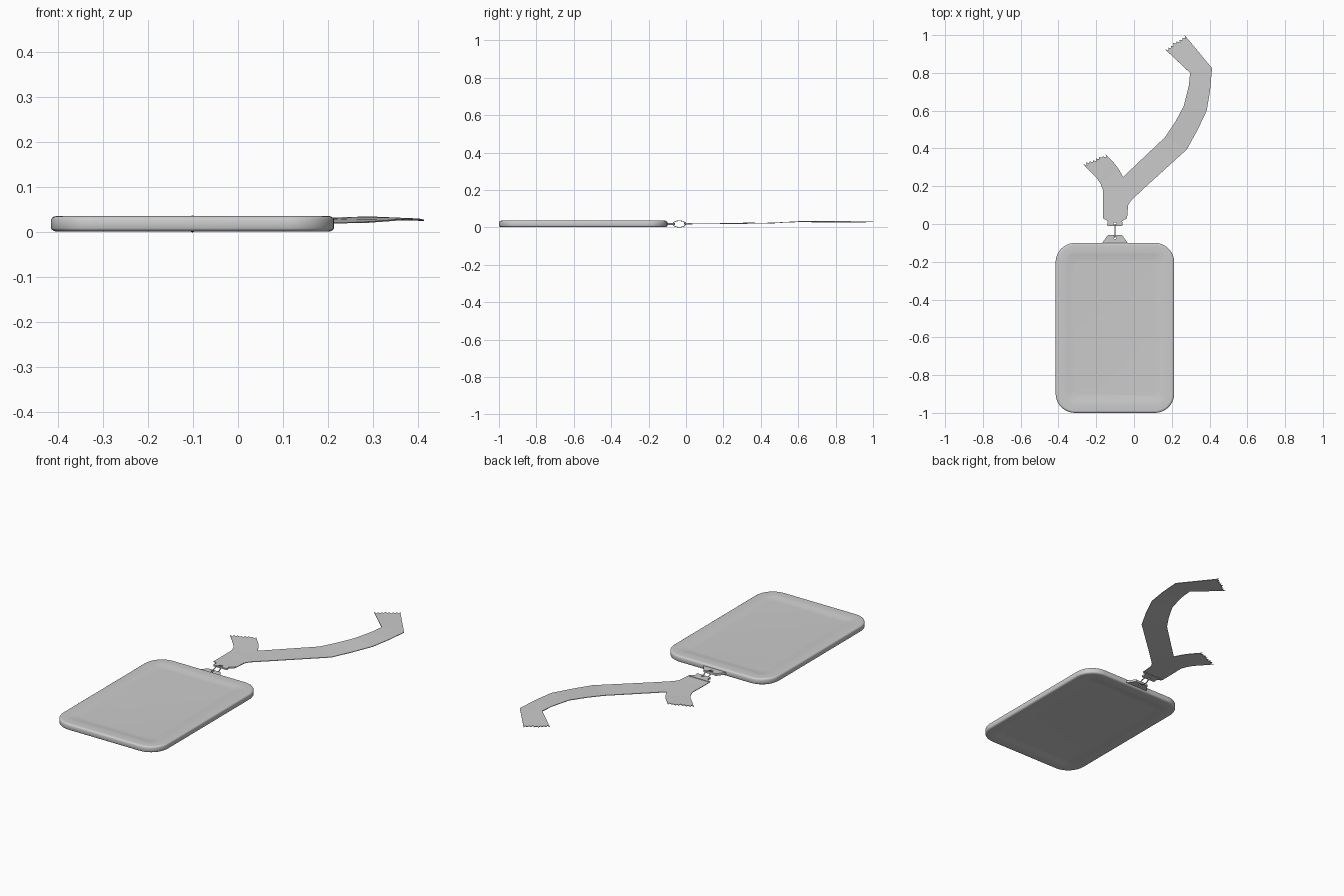
import bpy, bmesh, math, random

if "Cube" in bpy.data.objects:
    bpy.data.objects.remove(bpy.data.objects["Cube"])

random.seed(4)
CX = -0.101  # centre line of badge, ring and strap clip


def finish(name, bm, smooth=False):
    bmesh.ops.remove_doubles(bm, verts=bm.verts, dist=1e-5)
    bmesh.ops.recalc_face_normals(bm, faces=bm.faces)
    me = bpy.data.meshes.new(name)
    bm.to_mesh(me)
    bm.free()
    ob = bpy.data.objects.new(name, me)
    bpy.context.collection.objects.link(ob)
    if smooth:
        me.shade_smooth()
        me.set_sharp_from_angle(angle=math.radians(35))
    return ob


def rounded_rect(cx, cy, hx, hy, r, z, seg=10):
    pts = []
    for k, (sx, sy) in enumerate([(1, 1), (-1, 1), (-1, -1), (1, -1)]):
        for i in range(seg + 1):
            a = math.pi / 2 * (k + i / seg)
            pts.append((cx + sx * (hx - r) + r * math.cos(a),
                        cy + sy * (hy - r) + r * math.sin(a), z))
    return pts


# Badge holder: rounded slab with a shallow sloped recess on both faces
def badge():
    half = [(0.0, 0.010), (0.002, 0.0135), (0.007, 0.0165), (0.012, 0.017),
            (0.053, 0.017), (0.060, 0.016), (0.088, 0.0115), (0.097, 0.011)]
    profile = [(i, -z) for i, z in reversed(half)] + half
    bm = bmesh.new()
    rings = []
    for inset, z in profile:
        r = max(0.103 - inset, 0.035)
        ring = rounded_rect(CX, -0.55, 0.314 - inset, 0.45 - inset, r, 0.019 + z)
        rings.append([bm.verts.new(p) for p in ring])
    n = len(rings[0])
    for a, b in zip(rings, rings[1:]):
        for i in range(n):
            j = (i + 1) % n
            bm.faces.new((a[i], a[j], b[j], b[i]))
    bm.faces.new(rings[0])
    bm.faces.new(rings[-1])
    finish("badge_holder", bm, True)


# Flat plate mirrored about the centre line, with a hole for the ring
def plate(name, half, z, thick, hole_y, hole_r):
    outline = [(CX + x, y) for x, y in half] + [(CX - x, y) for x, y in reversed(half)]
    bm = bmesh.new()
    f = bm.faces.new([bm.verts.new((x, y, z - thick / 2)) for x, y in outline])
    ext = bmesh.ops.extrude_face_region(bm, geom=[f])
    bmesh.ops.translate(bm, vec=(0, 0, thick),
                        verts=[v for v in ext["geom"] if isinstance(v, bmesh.types.BMVert)])
    ob = finish(name, bm)
    bpy.ops.mesh.primitive_cylinder_add(vertices=20, radius=hole_r, depth=0.1,
                                        location=(CX, hole_y, z))
    cut = bpy.context.object
    cut.name = name + "_hole_cutter"
    cut.hide_render = True
    cut.hide_set(True)
    mod = ob.modifiers.new("hole", "BOOLEAN")
    mod.operation = "DIFFERENCE"
    mod.solver = "EXACT"
    mod.object = cut


# Strap ribbon from left/right edge points, ending in a torn edge
def ribbon(bm, pairs, teeth=7):
    rows = [[bm.verts.new(p) for p in pair] for pair in pairs]
    for (a, b), (c, d) in zip(rows[:-2], rows[1:-1]):
        bm.faces.new((a, b, d, c))
    (a, b), (c, d) = rows[-2:]
    along = ((c.co + d.co) / 2 - (a.co + b.co) / 2).normalized()
    torn = []
    for i in range(1, teeth * 2):
        off = (-0.012 if i % 2 else 0.0) + random.uniform(-0.006, 0.003)
        torn.append(bm.verts.new(d.co.lerp(c.co, i / (teeth * 2)) + along * off))
    bm.faces.new([a, b, d] + torn + [c])


badge()

# Tab on top of the badge holder
plate("badge_tab", [(0.068, -0.106), (0.066, -0.098), (0.042, -0.064), (0.036, -0.059)],
      0.018, 0.012, -0.073, 0.008)

# Clip at the bottom of the strap
plate("strap_clip", [(0.036, -0.010), (0.042, -0.006), (0.038, 0.014), (0.048, 0.022),
                     (0.058, 0.026), (0.062, 0.036)],
      0.020, 0.008, 0.001, 0.008)

# Oval link between tab and clip
bpy.ops.mesh.primitive_torus_add(major_radius=0.034, minor_radius=0.0032,
                                 major_segments=40, minor_segments=12,
                                 location=(CX, -0.036, 0.0186),
                                 rotation=(0, math.pi / 2, 0))
link = bpy.context.object
link.name = "link_ring"
link.scale = (0.5, 1, 1)
link.data.shade_smooth()

# Forked lanyard strap: long curved branch and short side branch
bm = bmesh.new()
fork = ((-0.164, 0.18, 0.021), (-0.058, 0.249, 0.021))
ribbon(bm, [
    ((-0.165, 0.028, 0.020), (-0.037, 0.028, 0.020)),
    ((-0.165, 0.10, 0.020), (-0.031, 0.10, 0.020)),
    (fork[0], (-0.015, 0.125, 0.020)),
    (fork[1], (0.06, 0.195, 0.020)),
    ((0.165, 0.46, 0.023), (0.28, 0.395, 0.022)),
    ((0.215, 0.535, 0.028), (0.335, 0.495, 0.026)),
    ((0.262, 0.62, 0.033), (0.385, 0.60, 0.030)),
    ((0.290, 0.73, 0.034), (0.403, 0.71, 0.029)),
    ((0.297, 0.80, 0.033), (0.413, 0.825, 0.027)),
    ((0.164, 0.925, 0.031), (0.268, 1.0, 0.030)),
])
ribbon(bm, [
    fork,
    ((-0.177, 0.213, 0.021), (-0.080, 0.290, 0.022)),
    ((-0.195, 0.240, 0.022), (-0.105, 0.322, 0.023)),
    ((-0.270, 0.318, 0.024), (-0.150, 0.368, 0.025)),
])
strap = finish("lanyard_strap", bm)
mod = strap.modifiers.new("thickness", "SOLIDIFY")
mod.thickness = 0.003
mod.offset = 0
